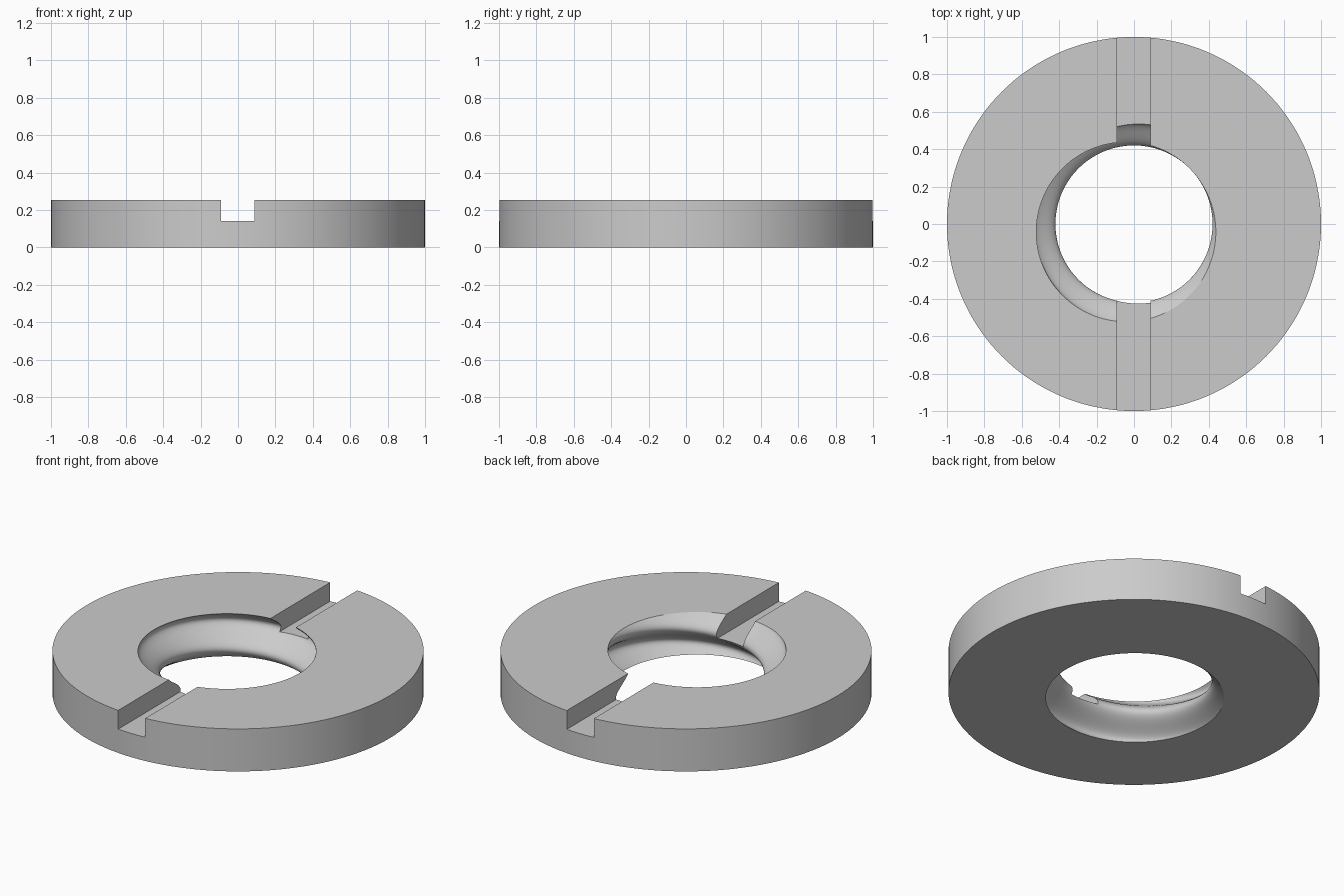
import bpy, bmesh
from math import cos, sin, radians, tau

old = bpy.data.objects.get("Cube")
if old:
    bpy.data.objects.remove(old, do_unlink=True)

HEIGHT = 0.253
OUTER = 1.0
BORE = 0.48        # radius of the round bore
OFFSET = 0.06      # bore centre circles the axis once, making a rounded thread
SEGMENTS = 144
LAYERS = 60

grey = bpy.data.materials.new("plain grey")
grey.use_nodes = True
colour = (0.6, 0.6, 0.6, 1)
grey.diffuse_color = colour
grey.node_tree.nodes["Principled BSDF"].inputs["Base Color"].default_value = colour


def ring(bm, radius, z, cx=0.0, cy=0.0):
    return [bm.verts.new((cx + radius * cos(tau * i / SEGMENTS),
                          cy + radius * sin(tau * i / SEGMENTS), z))
            for i in range(SEGMENTS)]


def bridge(bm, a, b):
    for i in range(SEGMENTS):
        j = (i + 1) % SEGMENTS
        bm.faces.new((a[i], a[j], b[j], b[i]))


# Round nut body with a one-turn threaded bore
bm = bmesh.new()
rings = [ring(bm, OUTER, 0), ring(bm, OUTER, HEIGHT)]
for k in range(LAYERS, -1, -1):
    angle = radians(225) + tau * k / LAYERS
    rings.append(ring(bm, BORE, HEIGHT * k / LAYERS,
                      OFFSET * cos(angle), OFFSET * sin(angle)))
for a, b in zip(rings, rings[1:] + rings[:1]):
    bridge(bm, a, b)
bmesh.ops.recalc_face_normals(bm, faces=bm.faces)
mesh = bpy.data.meshes.new("slotted_round_nut")
bm.to_mesh(mesh)
bm.free()
mesh.materials.append(grey)
nut = bpy.data.objects.new("slotted_round_nut", mesh)
bpy.context.collection.objects.link(nut)

# Straight slot across the top face
slot_floor, slot_left, slot_right = 0.141, -0.091, 0.087
bpy.ops.mesh.primitive_cube_add(size=1, location=((slot_left + slot_right) / 2, 0, slot_floor + 0.2))
cutter = bpy.context.object
cutter.name = "slot_cutter"
cutter.scale = (slot_right - slot_left, 2.4, 0.4)
cutter.hide_render = True
cutter.data.materials.append(grey)

bpy.ops.object.select_all(action='DESELECT')
nut.select_set(True)
bpy.context.view_layer.objects.active = nut
cut = nut.modifiers.new("slot", 'BOOLEAN')
cut.operation = 'DIFFERENCE'
cut.solver = 'EXACT'
cut.object = cutter
bpy.ops.object.modifier_apply(modifier=cut.name)
bpy.data.objects.remove(cutter, do_unlink=True)

bpy.ops.object.shade_smooth_by_angle(angle=radians(30))
